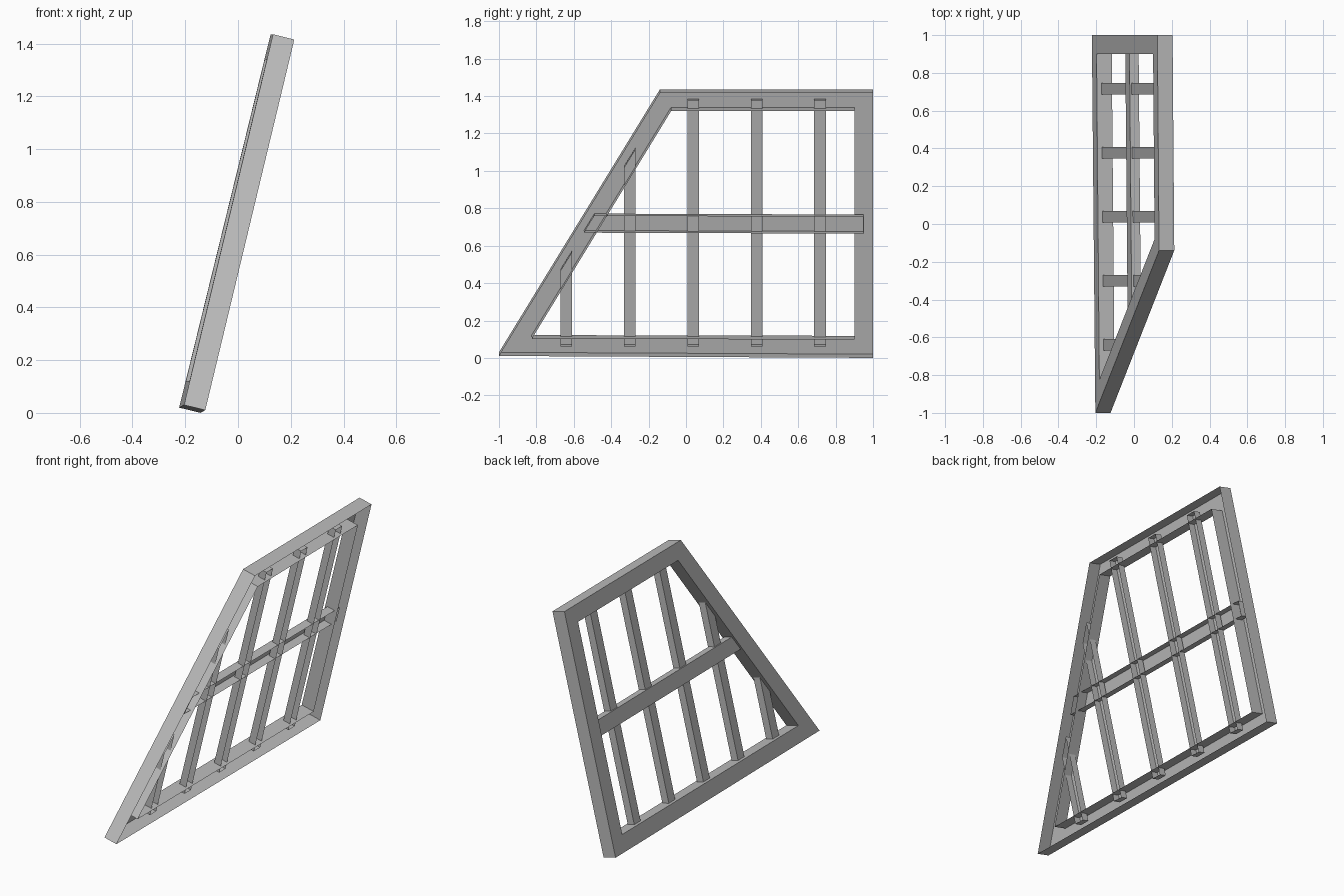
import bpy
import bmesh
from mathutils import Vector

cube = bpy.data.objects.get("Cube")
if cube:
    bpy.data.objects.remove(cube, do_unlink=True)

grey = bpy.data.materials.new("plain_grey")
grey.use_nodes = True
grey.diffuse_color = (0.5, 0.5, 0.5, 1)
grey.node_tree.nodes["Principled BSDF"].inputs["Base Color"].default_value = (0.5, 0.5, 0.5, 1)

# Leaning plane that carries every part
LEAN, YAW, OFFSET = 0.245, -0.008, -0.22
INWARD = Vector((1, -YAW, -LEAN)).normalized()


def on_plane(y, z, depth):
    return Vector((OFFSET + LEAN * z + YAW * y, y, z)) + INWARD * depth


def channel(name, outer, near, far, inner=None):
    """Extrude an outline, with an optional opening, and leave its underside open."""
    bm = bmesh.new()

    def ring(loop, depth):
        return [bm.verts.new(on_plane(y, z, depth)) for y, z in loop]

    a, b = ring(outer, near), ring(outer, far)
    count = len(a)
    pairs = [(i, (i + 1) % count) for i in range(count)]
    for i, j in pairs:
        bm.faces.new((a[i], a[j], b[j], b[i]))
    if inner:
        c, d = ring(inner, near), ring(inner, far)
        for i, j in pairs:
            bm.faces.new((c[j], c[i], d[i], d[j]))
            bm.faces.new((a[j], a[i], c[i], c[j]))
    else:
        bm.faces.new(a[::-1])
    mesh = bpy.data.meshes.new(name)
    bm.to_mesh(mesh)
    bm.free()
    mesh.materials.append(grey)
    obj = bpy.data.objects.new(name, mesh)
    bpy.context.collection.objects.link(obj)
    return obj


# Outer frame with one slanted side
channel("window_frame",
        [(-1, 0.03), (1, 0.02), (1, 1.435), (-0.14, 1.435)], 0, 0.083,
        [(-0.825, 0.122), (0.9, 0.118), (0.9, 1.34), (-0.08, 1.34)])

# Horizontal bar, cut to follow the slanted side
channel("cross_bar",
        [(-0.545, 0.685), (0.95, 0.68), (0.95, 0.77), (-0.49, 0.775)], 0.015, 0.065)

# Upright bars; the first two are cut along the slanted side
HALF = 0.031
tops = [(0.48, 0.58), (1.03, 1.13)] + [(1.39, 1.39)] * 3
for number, (low, high) in enumerate(tops):
    y = -0.64 + 0.339 * number
    channel(f"upright_bar_{number + 1}",
            [(y - HALF, 0.078), (y + HALF, 0.078), (y + HALF, high), (y - HALF, low)],
            0.025, 0.07)
